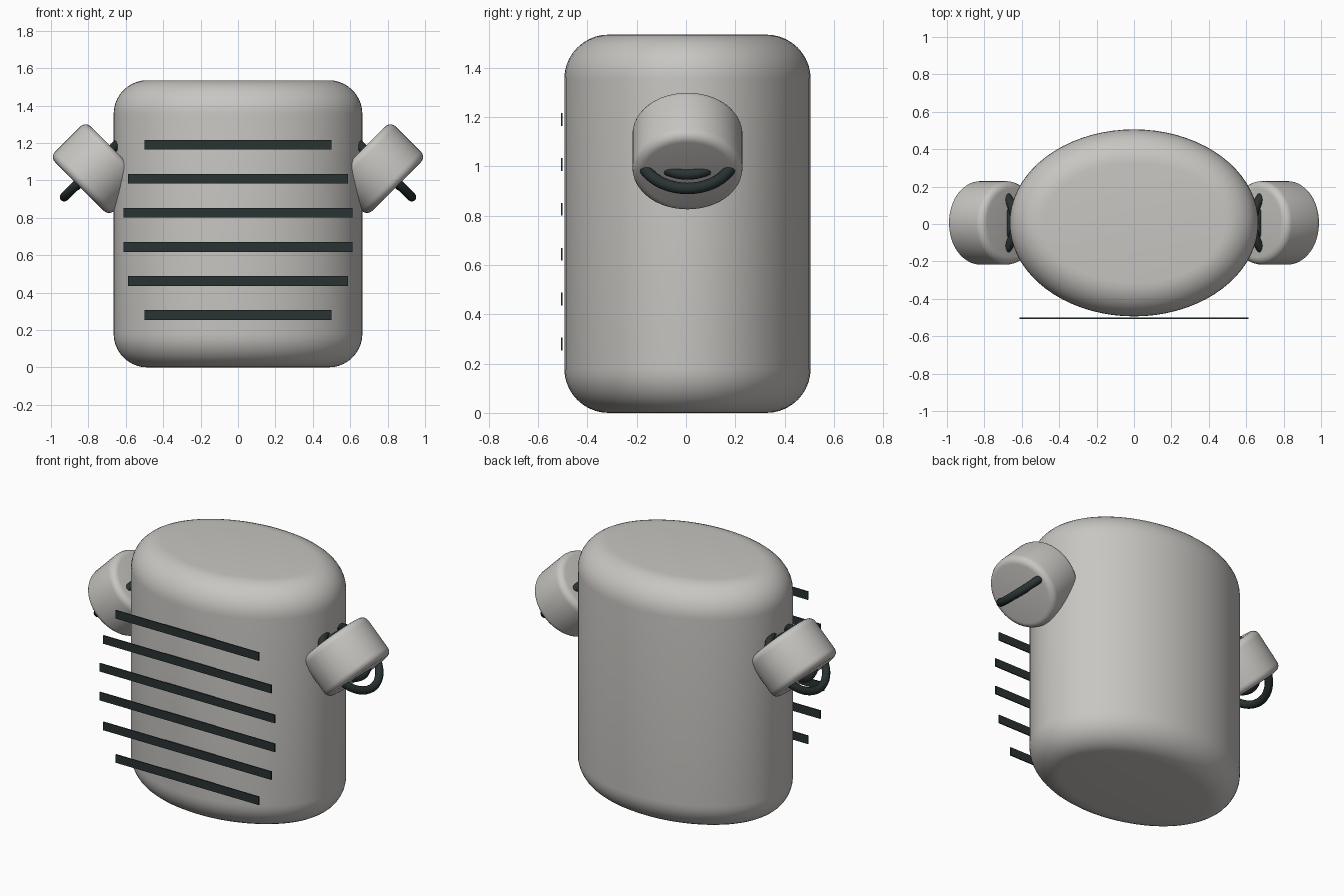
import bpy, bmesh, math
from mathutils import Matrix, Vector

if "Cube" in bpy.data.objects:
    bpy.data.objects.remove(bpy.data.objects["Cube"])


def material(name, rgb):
    m = bpy.data.materials.new(name)
    m.diffuse_color = (*rgb, 1)
    m.use_nodes = True
    m.node_tree.nodes["Principled BSDF"].inputs["Base Color"].default_value = m.diffuse_color
    return m


SHELL = material("warm light grey", (0.58, 0.565, 0.54))
DARK = material("dark slate", (0.022, 0.032, 0.032))
YC = 0.006


def add_object(name, bm, mat, smooth=True):
    bmesh.ops.recalc_face_normals(bm, faces=bm.faces)
    me = bpy.data.meshes.new(name)
    bm.to_mesh(me)
    bm.free()
    me.materials.append(mat)
    ob = bpy.data.objects.new(name, me)
    bpy.context.collection.objects.link(ob)
    if smooth:
        bpy.ops.object.select_all(action='DESELECT')
        ob.select_set(True)
        bpy.context.view_layer.objects.active = ob
        bpy.ops.object.shade_smooth_by_angle(angle=math.radians(40))
    return ob


def rounded_drum(rx, ry, z0, z1, r, steps, segs):
    """Elliptical cylinder with rounded rims."""
    profile = []
    for i in range(steps + 1):
        a = math.pi / 2 * i / steps
        profile.append((r * (1 - math.sin(a)), z0 + r * (1 - math.cos(a))))
    profile += [(d, z0 + z1 - z) for d, z in reversed(profile)]
    bm = bmesh.new()
    rings = []
    for d, z in profile:
        rings.append([bm.verts.new(((rx - d) * math.cos(2 * math.pi * k / segs),
                                    (ry - d) * math.sin(2 * math.pi * k / segs), z))
                      for k in range(segs)])
    for lo, hi in zip(rings, rings[1:]):
        for k in range(segs):
            n = (k + 1) % segs
            bm.faces.new((lo[k], lo[n], hi[n], hi[k]))
    bm.faces.new(rings[0][::-1])
    bm.faces.new(rings[-1])
    return bm


def ring_mesh(rx, ry, tube, segs=48, sides=12):
    """Ring lying in the local xy plane."""
    bm = bmesh.new()
    loops = []
    for i in range(segs):
        a = 2 * math.pi * i / segs
        loops.append([bm.verts.new((
            (rx + tube * math.cos(2 * math.pi * j / sides)) * math.cos(a),
            (ry + tube * math.cos(2 * math.pi * j / sides)) * math.sin(a),
            tube * math.sin(2 * math.pi * j / sides))) for j in range(sides)])
    for i in range(segs):
        p, q = loops[i], loops[(i + 1) % segs]
        for j in range(sides):
            n = (j + 1) % sides
            bm.faces.new((p[j], q[j], q[n], p[n]))
    return bm


# Main body
bm = rounded_drum(0.665, 0.5, 0, 1.535, 0.18, 10, 72)
bm.transform(Matrix.Translation((0, YC, 0)))
add_object("body", bm, SHELL)

# Front slats, mirrored in length about the middle
for i, half in enumerate((0.5, 0.587, 0.612, 0.612, 0.587, 0.5)):
    bm = bmesh.new()
    bmesh.ops.create_cube(bm, size=1)
    bm.transform(Matrix.Translation((0, -0.504, 0.28 + 0.182 * i))
                 @ Matrix.Diagonal((half * 2, 0.007, 0.052, 1)))
    add_object(f"front_slat_{i + 1}", bm, DARK, False)

# Tilted side pods, each with a large and a small ring through it
for side, label in ((1, "right"), (-1, "left")):
    mirror = Matrix.Diagonal((side, 1, 1, 1))
    tilt = Matrix.Rotation(math.radians(135), 4, 'Y')  # local z points out and down
    bm = rounded_drum(0.2235, 0.2235, -0.135, 0.135, 0.04, 5, 48)
    bm.transform(mirror @ Matrix.Translation((0.7525, YC, 1.0625)) @ tilt)
    add_object(f"{label}_pod", bm, SHELL)

    # Ring plane holds the pod axis and the y direction
    stand = tilt @ Matrix.Rotation(math.radians(90), 4, 'Y')
    for name, rx, ry, tube, c in (
            ("handle_ring", 0.207, 0.195, 0.024, (0.783, YC, 1.057)),
            ("inner_ring", 0.142, 0.142, 0.022, (0.762, YC, 1.068))):
        bm = ring_mesh(rx, ry, tube)
        bm.transform(mirror @ Matrix.Translation(c) @ stand)
        add_object(f"{label}_{name}", bm, DARK)
